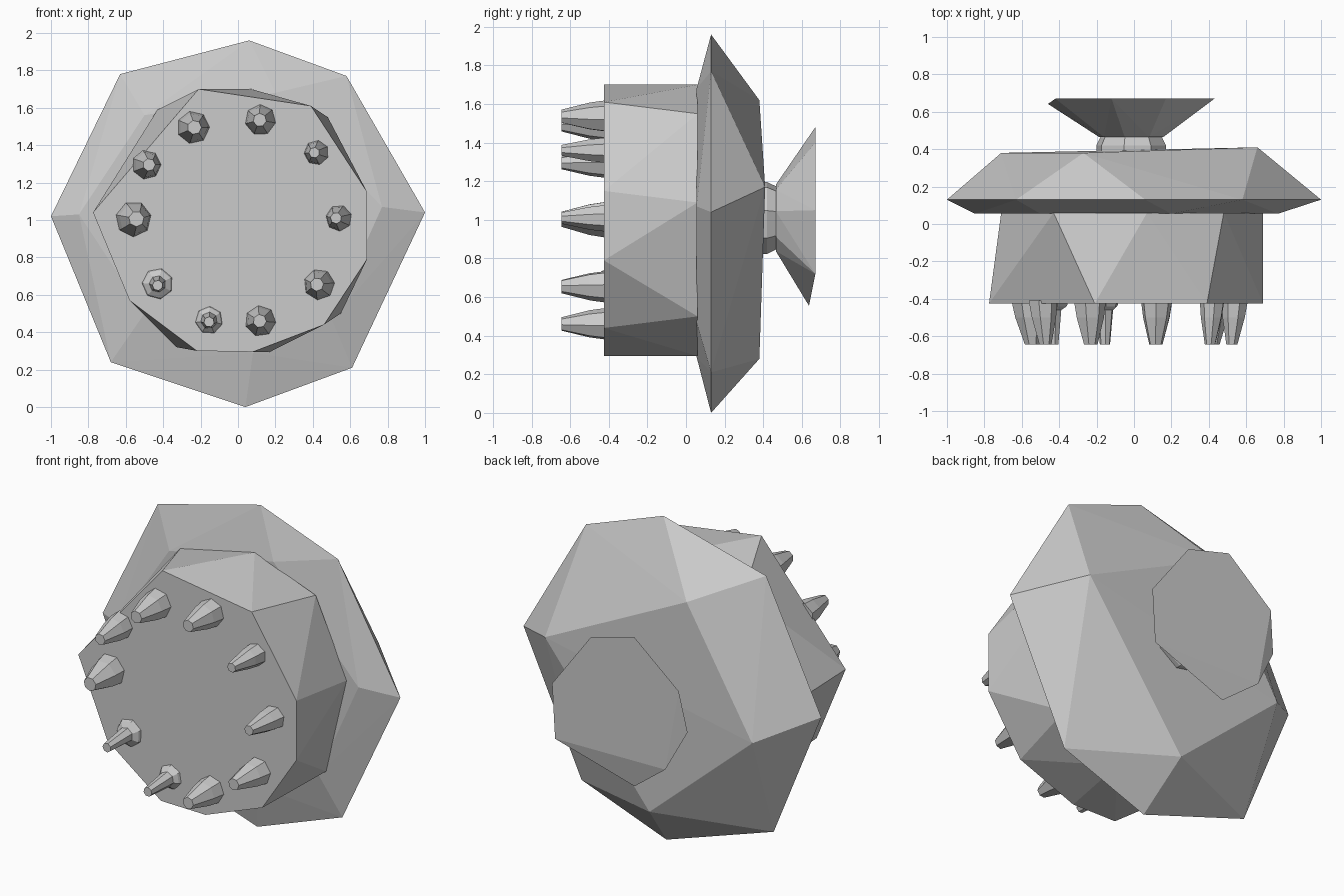
import bpy, bmesh
from math import sin, cos, pi

if "Cube" in bpy.data.objects:
    bpy.data.objects.remove(bpy.data.objects["Cube"])


def hull(name, rings):
    """Faceted solid: convex hull of (x, z) rings given at depth y, or of (x, y, z) points."""
    bm = bmesh.new()
    for y, pts in rings:
        for p in pts:
            bm.verts.new((p[0], y, p[1]) if len(p) == 2 else p)
    r = bmesh.ops.convex_hull(bm, input=bm.verts[:])
    junk = [v for v in bm.verts if not v.link_faces]
    bmesh.ops.delete(bm, geom=junk, context='VERTS')
    bmesh.ops.recalc_face_normals(bm, faces=bm.faces[:])
    return finish(name, bm)


def lathe(name, x, z, profile, n, turn=0.0, drift=(0, 0)):
    """Low-poly spindle along y; the axis drifts toward its far end."""
    bm = bmesh.new()
    y0, y1 = profile[0][0], profile[-1][0]
    rings = []
    for y, r in profile:
        t = (y - y0) / (y1 - y0)
        cx, cz = x + drift[0] * t, z + drift[1] * t
        rings.append([bm.verts.new((cx + r * cos(turn + 2 * pi * i / n), y,
                                    cz + r * sin(turn + 2 * pi * i / n))) for i in range(n)])
    for a, b in zip(rings, rings[1:]):
        for i in range(n):
            bm.faces.new((a[i], a[(i + 1) % n], b[(i + 1) % n], b[i]))
    bm.faces.new(rings[0])
    bm.faces.new(rings[-1])
    bmesh.ops.recalc_face_normals(bm, faces=bm.faces[:])
    return finish(name, bm)


def finish(name, bm):
    me = bpy.data.meshes.new(name)
    bm.to_mesh(me)
    bm.free()
    ob = bpy.data.objects.new(name, me)
    bpy.context.collection.objects.link(ob)
    return ob


# Front drum
hull("front_drum", [
    (-0.425, [(-.775, 1.04), (-.21, 1.70), (.39, 1.61), (.69, 1.15), (.69, .79),
              (.46, .44), (.08, .295), (-.22, .30), (-.58, .57)]),
    (0.06, [(-.43, 1.59), (.07, 1.70), (.48, 1.55), (.69, 1.09), (.55, .50),
            (.17, .295), (-.33, .32), (-.71, .97)])])

# Wide flange with a sharp rim
hull("flange", [
    (0.055, [(.77, 1.07), (.2, 1.68), (-.5, 1.56), (-.85, 1.03), (-.5, .5), (.08, .29), (.5, .47)]),
    (0.13, [(.06, 1.96), (.58, 1.77), (1.0, 1.04), (.61, .21), (.04, 0.0),
            (-.68, .24), (-1.0, 1.02), (-.63, 1.78)]),
    (0.38, [(-.71, .88), (-.02, .28), (-.27, 1.62), (.66, .41, 1.17)])])

# Neck and flared rear knob
lathe("neck", -.015, 1.01, [(0.37, .19), (0.42, .19), (0.47, .165)], 8, .2)
base = [(-.015 + .175 * cos(.2 + pi * i / 4), 1.01 + .175 * sin(.2 + pi * i / 4)) for i in range(8)]
hull("rear_knob", [
    (0.465, base),
    (0.67, [(.17, 1.40), (-.12, 1.48), (-.42, 1.23), (-.33, .73), (.43, 1.05), (.41, .72),
            (-.46, .642, .98), (-.1, .637, .555)])])

# Ring of teeth on the front face: x, z, base radius, slim stalk or not
teeth = [(-.24, 1.495, .09, 0), (.12, 1.535, .085, 0), (.42, 1.36, .068, 0), (.54, 1.01, .072, 0),
         (.435, .655, .085, 0), (.12, .46, .085, 0), (-.155, .465, .08, 1), (-.43, .66, .09, 1),
         (-.56, 1.005, .098, 0), (-.49, 1.295, .08, 0)]
for i, (x, z, r, slim) in enumerate(teeth):
    if slim:
        prof = [(-.41, r), (-.44, r * .85), (-.46, .045), (-.645, .028)]
        drift = (0, -.01)
    else:
        prof = [(-.41, r), (-.50, r * .85), (-.645, r * .42)]
        drift = (-x * .03, 0)
    lathe(f"tooth_{i + 1}", x, z, prof, 7, i * .7, drift)
